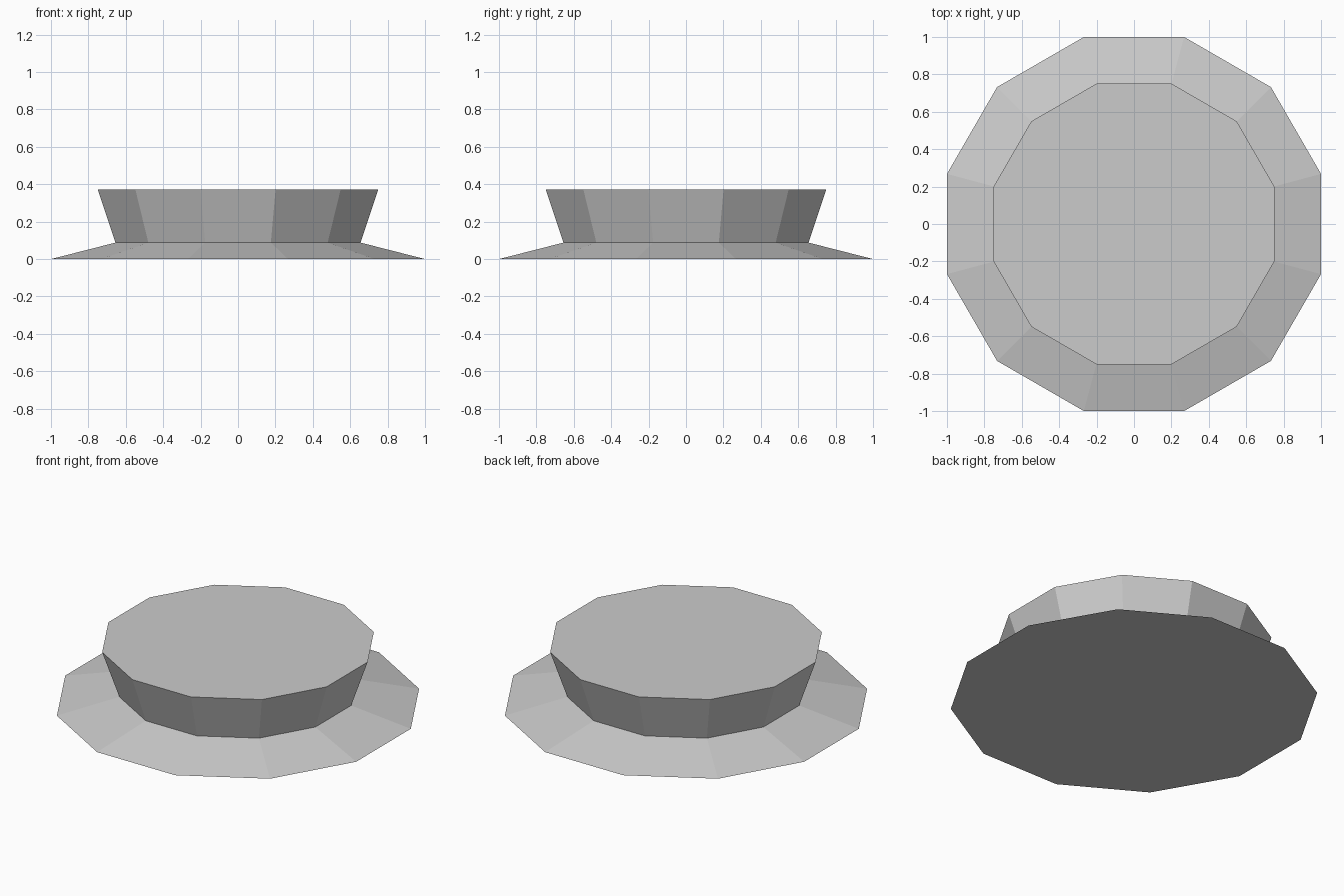
import bpy, bmesh
from math import cos, sin, pi

if "Cube" in bpy.data.objects:
    bpy.data.objects.remove(bpy.data.objects["Cube"])

SIDES = 12
# (distance from axis to flat side, height)
PROFILE = [(1.0, 0.0), (0.655, 0.088), (0.75, 0.373)]


def ring(bm, apothem, z):
    r = apothem / cos(pi / SIDES)
    angles = [(i + 0.5) * 2 * pi / SIDES for i in range(SIDES)]
    return [bm.verts.new((r * cos(a), r * sin(a), z)) for a in angles]


bm = bmesh.new()
rings = [ring(bm, a, z) for a, z in PROFILE]

# Sloped base flange and flared upper wall
for low, high in zip(rings, rings[1:]):
    for i in range(SIDES):
        j = (i + 1) % SIDES
        bm.faces.new((low[i], low[j], high[j], high[i]))

# Flat underside and top
bm.faces.new(rings[0][::-1])
bm.faces.new(rings[-1])

mesh = bpy.data.meshes.new("flanged_pedestal")
bm.to_mesh(mesh)
bm.free()
bpy.context.collection.objects.link(bpy.data.objects.new("flanged_pedestal", mesh))
